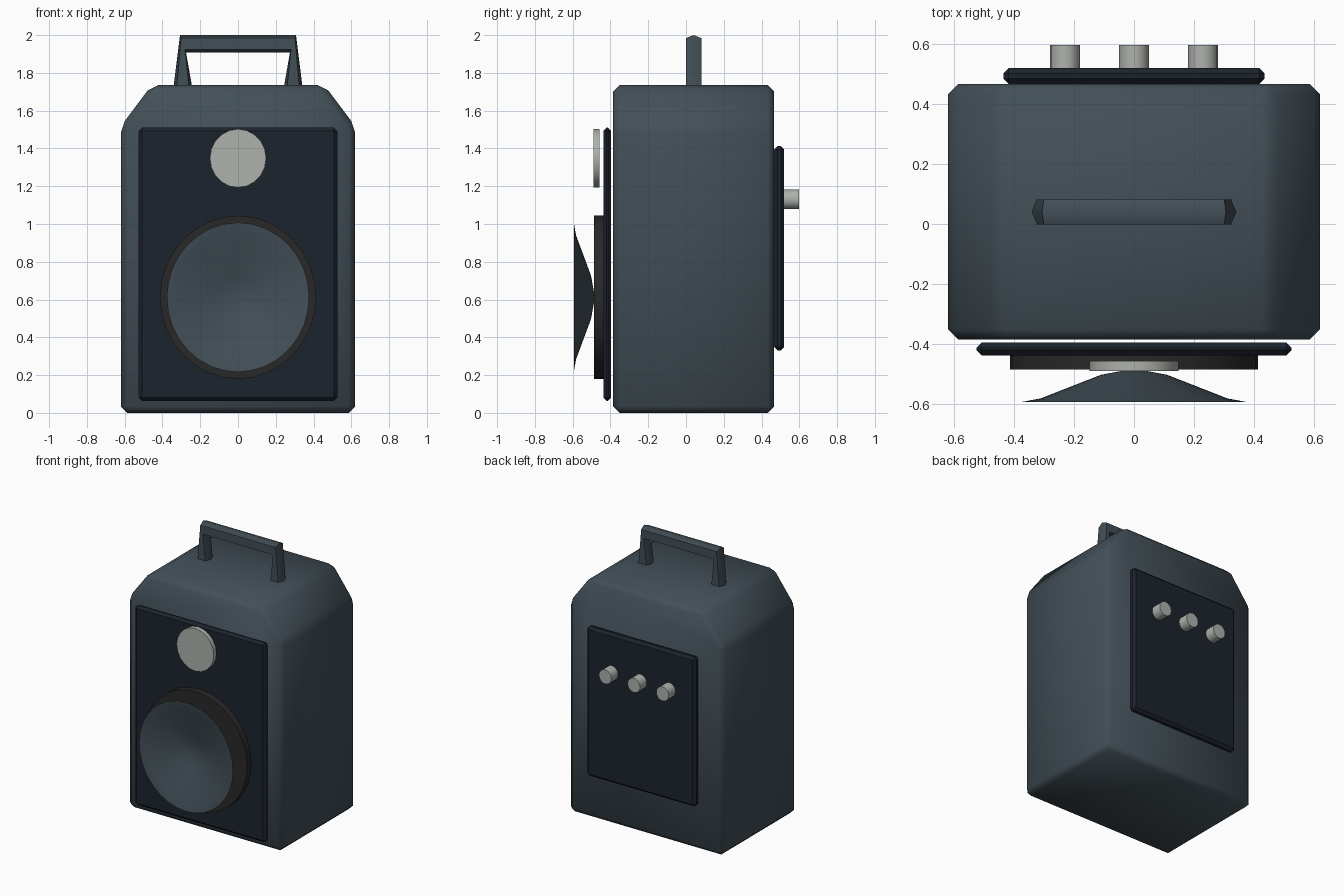
import bpy, bmesh, math

if "Cube" in bpy.data.objects:
    bpy.data.objects.remove(bpy.data.objects["Cube"])


def material(name, rgb):
    m = bpy.data.materials.new(name)
    m.diffuse_color = (*rgb, 1)
    m.use_nodes = True
    m.node_tree.nodes["Principled BSDF"].inputs["Base Color"].default_value = m.diffuse_color
    return m


SLATE = material("slate", (0.055, 0.078, 0.095))
NAVY = material("navy", (0.012, 0.017, 0.026))
CHARCOAL = material("charcoal", (0.022, 0.022, 0.022))
SILVER = material("silver", (0.42, 0.44, 0.41))


def finish(bm, name, mat, smooth=None):
    """smooth: None = flat, 180 = fully smooth, otherwise the sharp angle"""
    bmesh.ops.recalc_face_normals(bm, faces=bm.faces)
    me = bpy.data.meshes.new(name)
    bm.to_mesh(me)
    bm.free()
    ob = bpy.data.objects.new(name, me)
    bpy.context.collection.objects.link(ob)
    me.materials.append(mat)
    if smooth == 180:
        me.polygons.foreach_set("use_smooth", [True] * len(me.polygons))
    elif smooth:
        bpy.ops.object.select_all(action='DESELECT')
        bpy.context.view_layer.objects.active = ob
        ob.select_set(True)
        bpy.ops.object.shade_smooth_by_angle(angle=math.radians(smooth))
    return ob


def slab(name, profile, y0, y1, bevel, mat, smooth=None):
    """xz outline extruded from y0 to y1, all edges chamfered"""
    bm = bmesh.new()
    face = bm.faces.new([bm.verts.new((x, y0, z)) for x, z in profile])
    ext = bmesh.ops.extrude_face_region(bm, geom=[face])["geom"]
    bmesh.ops.translate(bm, vec=(0, y1 - y0, 0),
                        verts=[g for g in ext if isinstance(g, bmesh.types.BMVert)])
    ob = finish(bm, name, mat, smooth)
    mod = ob.modifiers.new("chamfer", 'BEVEL')
    mod.width = bevel
    mod.segments = 1
    return ob


def bridge(bm, a, b):
    n = len(a)
    for i in range(n):
        bm.faces.new((a[i], a[(i + 1) % n], b[(i + 1) % n], b[i]))


def round_part(name, profile, x, z, sides, mat, stretch=1.0, caps=(True, True)):
    """(radius, y) profile revolved about the y direction"""
    bm = bmesh.new()
    rings = []
    for r, y in profile:
        rings.append([bm.verts.new((x + r * math.sin(t), y, z + stretch * r * math.cos(t)))
                      for t in (2 * math.pi * i / sides for i in range(sides))])
    for a, b in zip(rings, rings[1:]):
        bridge(bm, a, b)
    for cap, ring in zip(caps, (rings[0], rings[-1])):
        if cap:
            bm.faces.new(ring)
    return finish(bm, name, mat, 40)


def rect(w, z0, z1):
    return [(-w, z0), (w, z0), (w, z1), (-w, z1)]


# Cabinet with cut upper corners
slab("cabinet", [(-.62, 0), (.62, 0), (.62, 1.518), (.457, 1.735), (-.457, 1.735), (-.62, 1.518)],
     -.386, .467, .034, SLATE, 180)

# Front and back panels
slab("front_panel", rect(.526, .063, 1.51), -.438, -.396, .018, NAVY)
slab("back_panel", rect(.436, .33, 1.412), .467, .52, .018, NAVY)

# Woofer: base disc and open dish
round_part("woofer_base", [(.413, -.486), (.413, -.437)], 0, .612, 32, CHARCOAL, 1.046)
round_part("woofer_cone", [(.377, -.594), (.312, -.582), (.11, -.503), (.03, -.488)],
           0, .612, 32, SLATE, 1.05, caps=(False, True))

# Tweeter
round_part("tweeter", [(.149, -.49), (.149, -.457)], 0, 1.348, 20, SILVER, 1.04)

# Control knobs on the back
for i, x in enumerate((-.23, 0, .23)):
    round_part(f"knob_{i + 1}", [(.05, .515), (.05, .597)], x, 1.131, 16, SILVER, 1.04)

# Carry handle: hexagonal tube, tapered legs, mitred corners
bm = bmesh.new()
HEX = [(1, 0), (.65, 1), (-.65, 1), (-1, 0), (-.65, -1), (.65, -1)]
loops = []
for (xo, zo), (xi, zi) in [((-.342, 1.72), (-.242, 1.72)), ((-.307, 2), (-.275, 1.908)),
                           ((.307, 2), (.275, 1.908)), ((.342, 1.72), (.242, 1.72))]:
    loops.append([bm.verts.new(((xo + xi) / 2 + u * (xo - xi) / 2, .0405 + v * .0415,
                                (zo + zi) / 2 + u * (zo - zi) / 2)) for u, v in HEX])
for a, b in zip(loops, loops[1:]):
    bridge(bm, a, b)
bm.faces.new(loops[0])
bm.faces.new(loops[-1])
finish(bm, "carry_handle", SLATE, 65)
